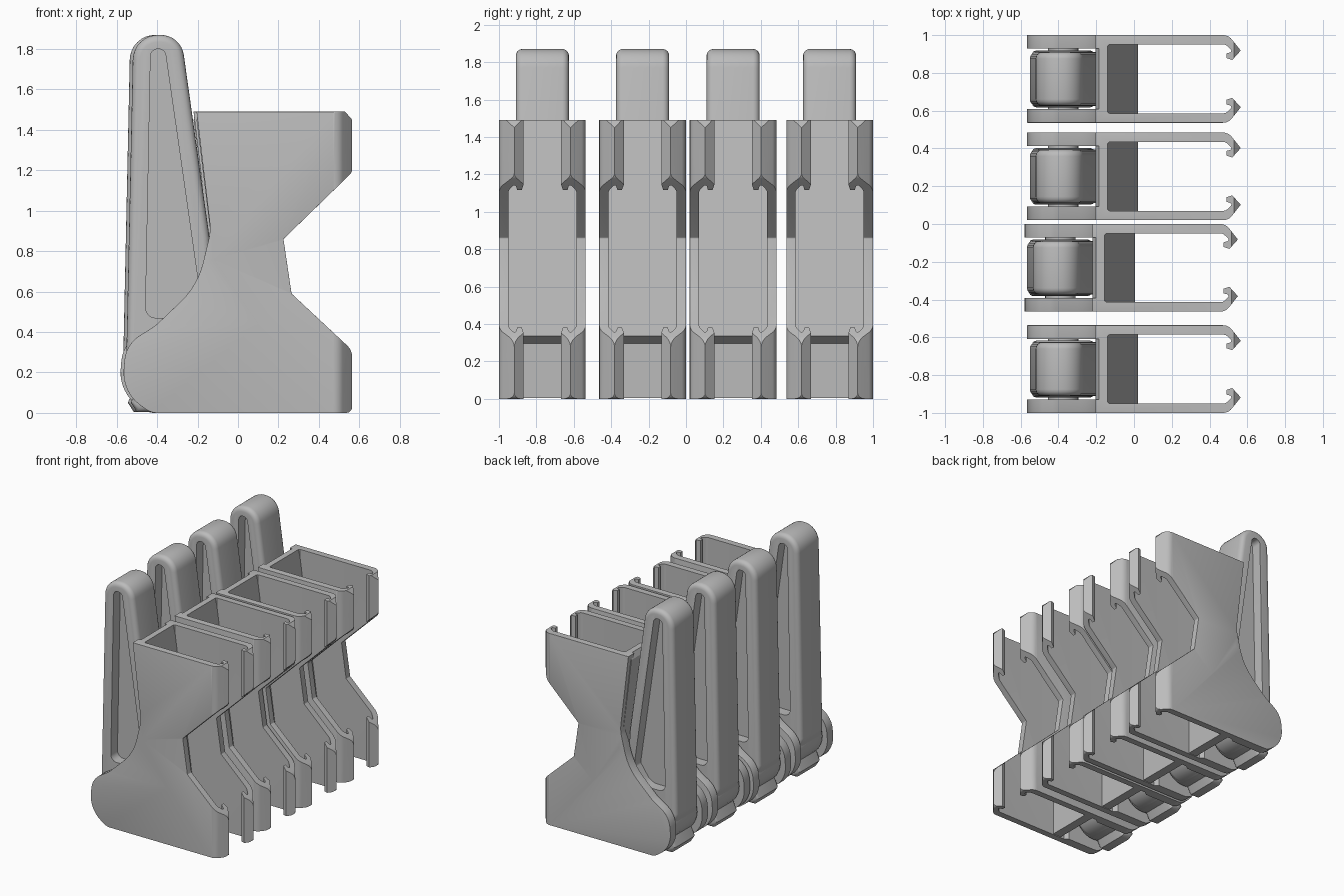
import bpy, bmesh, math
from mathutils import Vector

if "Cube" in bpy.data.objects:
    bpy.data.objects.remove(bpy.data.objects["Cube"])

mat = bpy.data.materials.new("plain grey")
mat.diffuse_color = (0.5, 0.5, 0.5, 1)
mat.use_nodes = True
mat.node_tree.nodes["Principled BSDF"].inputs["Base Color"].default_value = mat.diffuse_color


def rounded(pts, n=6):
    """Polygon from (x, y, radius) corners, each corner turned into an arc."""
    out = []
    for i, p in enumerate(pts):
        b, r = Vector(p[:2]), (p[2] if len(p) > 2 else 0)
        if r == 0:
            out.append(b)
            continue
        u = (Vector(pts[i - 1][:2]) - b).normalized()
        v = (Vector(pts[(i + 1) % len(pts)][:2]) - b).normalized()
        half = u.angle(v) / 2
        c = b + (u + v).normalized() * r / math.sin(half)
        s, e = b + u * r / math.tan(half) - c, b + v * r / math.tan(half) - c
        turn = math.atan2(s.x * e.y - s.y * e.x, s.dot(e))
        for k in range(n + 1):
            a = turn * k / n
            out.append(c + Vector((s.x * math.cos(a) - s.y * math.sin(a),
                                   s.x * math.sin(a) + s.y * math.cos(a))))
    return out


def prism(name, pts, lo, hi, axis, bevel=0, seg=3, keep=lambda co: True):
    """Extrude a polygon along y (side profile) or z (plan); round its rims."""
    bm = bmesh.new()

    def place(p, d):
        return (p.x, d, p.y) if axis == 'y' else (p.x, p.y, d)
    a = [bm.verts.new(place(p, lo)) for p in pts]
    b = [bm.verts.new(place(p, hi)) for p in pts]
    rims = [bm.faces.new(a), bm.faces.new(b[::-1])]
    for i in range(len(pts)):
        j = (i + 1) % len(pts)
        bm.faces.new((a[j], a[i], b[i], b[j]))
    bmesh.ops.recalc_face_normals(bm, faces=bm.faces)
    if bevel:
        edges = [e for f in rims for e in f.edges
                 if keep((e.verts[0].co + e.verts[1].co) / 2)]
        bmesh.ops.bevel(bm, geom=edges, offset=bevel, segments=seg,
                        profile=0.5, affect='EDGES', clamp_overlap=True)
    me = bpy.data.meshes.new(name)
    bm.to_mesh(me)
    bm.free()
    me.materials.append(mat)
    ob = bpy.data.objects.new(name, me)
    bpy.context.collection.objects.link(ob)
    return ob


def activate(ob):
    bpy.ops.object.select_all(action='DESELECT')
    ob.select_set(True)
    bpy.context.view_layer.objects.active = ob


def boolean(ob, other, op):
    m = ob.modifiers.new("cut", 'BOOLEAN')
    m.object, m.operation, m.solver = other, op, 'EXACT'
    activate(ob)
    bpy.ops.object.modifier_apply(modifier=m.name)
    bpy.data.objects.remove(other)


# Side silhouette of the clip: lever cheeks on the left, notched jaws on the right
SIDE = rounded([(-0.205, 1.49), (-0.135, 0.90, 0.25), (-0.20, 0.63, 0.4),
                (-0.41, 0.43, 0.25), (-0.555, 0.34, 0.16), (-0.575, 0.10, 0.2),
                (-0.43, 0.0, 0.1), (0.565, 0, 0.03), (0.565, 0.31, 0.08),
                (0.265, 0.59, 0.01), (0.225, 0.86, 0.01), (0.565, 1.19, 0.04),
                (0.565, 1.45), (0.53, 1.49)])

# Plan of one side wall with the curled hook at the open end
WALL = rounded([(-0.7, 0.232), (0.50, 0.232, 0.06), (0.565, 0.15), (0.52, 0.10),
                (0.49, 0.11), (0.49, 0.135), (0.525, 0.145, 0.01),
                (0.485, 0.182, 0.03), (-0.13, 0.182), (-0.16, 0.16), (-0.7, 0.16)])


def side_wall(name, s):
    wall = prism(name, [Vector((p.x, p.y * s)) for p in WALL], -0.1, 1.6, 'z')
    shell = prism("shell", SIDE, -0.232, 0.232, 'y', 0.035, 3,
                  lambda c: c.x < 0.56 and c.z > 0.001)
    boolean(wall, shell, 'INTERSECT')
    return wall


parts = [side_wall("front_side_wall", -1), side_wall("rear_side_wall", 1)]

# Slanted back wall joining the sides, with an undercut foot
parts.append(prism("back_wall", rounded([
    (-0.205, 1.45), (-0.185, 1.49), (-0.14, 1.49), (0.02, 0.335), (-0.03, 0.295),
    (-0.03, 0.005), (-0.10, 0.005), (-0.10, 0.6)]), -0.195, 0.195, 'y'))

# Lever: tall rounded wedge with a cam at the bottom and a catch foot
lever = prism("lever", rounded([
    (-0.518, 1.87, 0.125), (-0.282, 1.87, 0.115), (-0.14, 0.86, 0.1),
    (-0.125, 0.62, 0.1), (-0.21, 0.09, 0.15), (-0.40, 0.06), (-0.43, 0.004),
    (-0.50, 0.004), (-0.53, 0.05), (-0.50, 0.12), (-0.552, 0.30, 0.1)], 8),
    -0.142, 0.142, 'y', 0.035, 4)
POCKET = rounded([(-0.432, 1.80, 0.035), (-0.362, 1.80, 0.035), (-0.19, 0.60, 0.03),
                  (-0.28, 0.47, 0.1), (-0.458, 0.47, 0.05)])
for s in (-1, 1):
    lo, hi = sorted((s * 0.06, s * 0.3))
    boolean(lever, prism("pocket", POCKET, lo, hi, 'y'), 'DIFFERENCE')
parts.append(lever)


def disc(r, cx=-0.375, cz=0.23, n=32):
    return [Vector((cx + r * math.cos(i * math.tau / n),
                    cz + r * math.sin(i * math.tau / n))) for i in range(n)]


# Cam barrel and the pivot pin reaching into both cheeks
parts.append(prism("cam_barrel", disc(0.165), -0.15, 0.15, 'y', 0.02, 2))
parts.append(prism("pivot_pin", disc(0.08), -0.165, 0.165, 'y'))

for ob in parts:
    activate(ob)
    bpy.ops.object.shade_smooth_by_angle(angle=math.radians(32))

# Four clips in a row, sharing the same meshes
spots = [(0, -0.768), (-0.015, -0.232), (0, 0.252), (0, 0.768)]
for i, (x, y) in enumerate(spots):
    for ob in parts:
        o = ob if i == 0 else ob.copy()
        if i:
            bpy.context.collection.objects.link(o)
        o.name = f"{ob.name.split('.')[0].rstrip('_1')}_{i + 1}"
        o.location = (x, y, 0)
